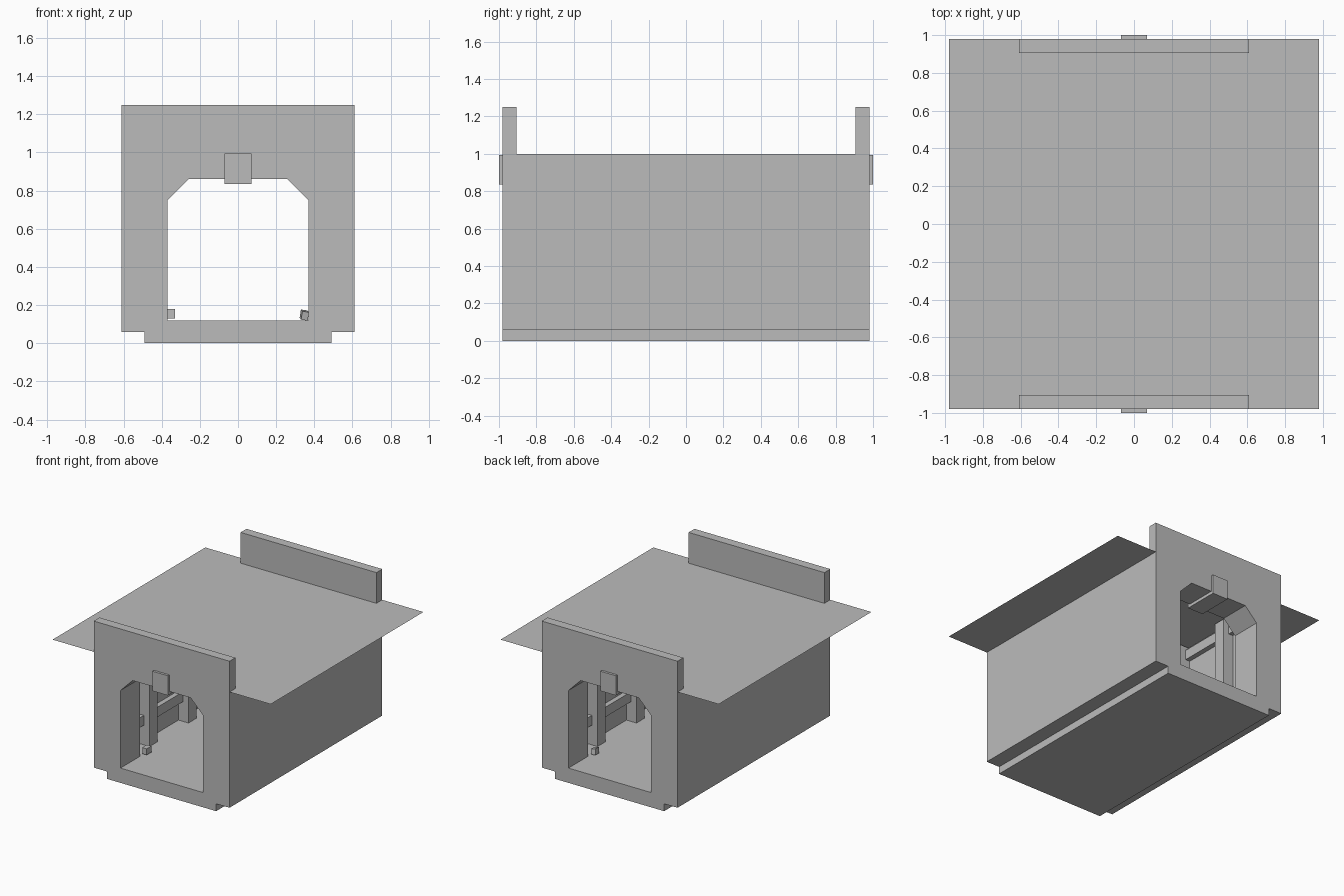
import bpy
import bmesh
from mathutils import Matrix, Vector

if "Cube" in bpy.data.objects:
    bpy.data.objects.remove(bpy.data.objects["Cube"], do_unlink=True)

grey = bpy.data.materials.new("plain_grey")
grey.use_nodes = True
grey.diffuse_color = (0.5, 0.5, 0.5, 1)
grey.node_tree.nodes["Principled BSDF"].inputs["Base Color"].default_value = (0.5, 0.5, 0.5, 1)


def finish(name, bm):
    bmesh.ops.recalc_face_normals(bm, faces=bm.faces)
    mesh = bpy.data.meshes.new(name)
    bm.to_mesh(mesh)
    bm.free()
    mesh.materials.append(grey)
    obj = bpy.data.objects.new(name, mesh)
    bpy.context.scene.collection.objects.link(obj)
    return obj


def prism(name, half_profile, y0, y1):
    """Mirror an x-z half profile and extrude it along y."""
    loop = half_profile + [(-x, z) for x, z in reversed(half_profile)]
    bm = bmesh.new()
    face = bm.faces.new([bm.verts.new((x, y0, z)) for x, z in loop])
    out = bmesh.ops.extrude_face_region(bm, geom=[face])
    verts = [v for v in out["geom"] if isinstance(v, bmesh.types.BMVert)]
    bmesh.ops.translate(bm, verts=verts, vec=(0, y1 - y0, 0))
    return finish(name, bm)


def box(name, low, high, turn=0):
    low, high = Vector(low), Vector(high)
    bm = bmesh.new()
    bmesh.ops.create_cube(bm, size=1)
    size = high - low
    bm.transform(Matrix.Translation((low + high) / 2)
                 @ Matrix.Rotation(turn, 4, (1, 1, 1))
                 @ Matrix.Diagonal((*size, 1)))
    return finish(name, bm)


def cut(target, cutter):
    mod = target.modifiers.new("cut", "BOOLEAN")
    mod.operation = "DIFFERENCE"
    mod.solver = "EXACT"
    mod.object = cutter
    bpy.context.view_layer.objects.active = target
    bpy.ops.object.modifier_apply(modifier=mod.name)
    bpy.data.objects.remove(cutter, do_unlink=True)


# Hollow passage with a raised end wall at both ends
body = prism("passage_body", [(0.49, 0), (0.49, 0.06), (0.61, 0.06), (0.61, 1.25)], -0.98, 0.98)
cut(body, box("parapet_cutter", (-1, -0.905, 0.999), (1, 0.905, 1.4)))
cut(body, prism("doorway_cutter", [(0.37, 0.12), (0.37, 0.75), (0.26, 0.86)], -1.2, 1.2))
cut(body, box("chamber_cutter", (-0.5, -0.73, 0.12), (0.5, 0.73, 1.1)))

# Thin overhanging roof sheet
bm = bmesh.new()
bmesh.ops.create_grid(bm, x_segments=1, y_segments=1, size=0.98)
bmesh.ops.translate(bm, verts=bm.verts, vec=(0, 0, 1.0))
finish("roof_sheet", bm)

# Keystones over both doorways
for end, s in (("front", -1), ("back", 1)):
    ys = sorted((s * 0.71, s * 1.0))
    box(end + "_keystone", (-0.07, ys[0], 0.835), (0.07, ys[1], 0.995))

# Wall posts and rails inside the chamber
for side, s in (("left", 1), ("right", -1)):
    def wall_part(name, depth, y0, y1, z0, z1):
        xs = sorted((s * 0.5, s * (0.5 - depth)))
        box(side + name, (xs[0], y0, z0), (xs[1], y1, z1))

    for i, y in enumerate((-0.5, 0, 0.5)):
        wall_part("_post_%d" % i, 0.09, y - 0.05, y + 0.05, 0.12, 0.99)
    wall_part("_lower_rail", 0.04, -0.73, 0.73, 0.28, 0.36)
    wall_part("_upper_rail", 0.04, -0.73, 0.73, 0.88, 0.96)

# Small loose blocks beside the doorways
box("front_loose_block", (-0.37, -0.7, 0.13), (-0.33, -0.64, 0.18))
box("back_loose_block", (0.33, 0.64, 0.125), (0.365, 0.7, 0.17), 0.25)
